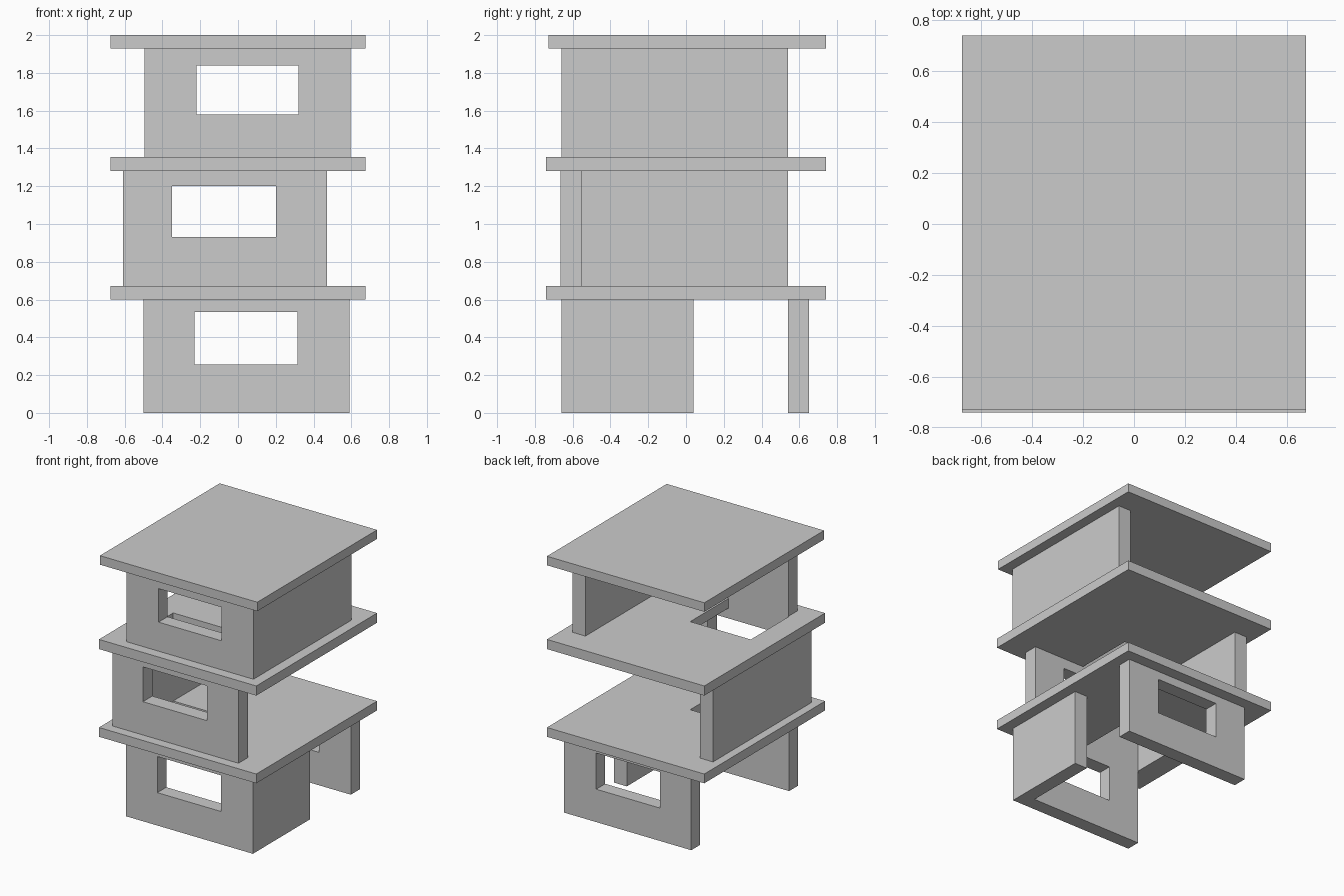
import bpy, bmesh

if "Cube" in bpy.data.objects:
    bpy.data.objects.remove(bpy.data.objects["Cube"])


def panel(name, outer, depth, hole=None, upright=False):
    """Flat rectangular panel, optionally pierced by one rectangular hole.
    Rectangles are (u0, u1, v0, v1). Lying panels use u=x, v=y and depth in z;
    upright panels use u=x, v=z and depth in y."""
    def point(u, v, w):
        return (u, w, v) if upright else (u, v, w)

    def ring(rect, w):
        u0, u1, v0, v1 = rect
        return [bm.verts.new(point(u, v, w))
                for u, v in ((u0, v0), (u1, v0), (u1, v1), (u0, v1))]

    bm = bmesh.new()
    rims = [outer] + ([hole] if hole else [])
    low = [ring(r, depth[0]) for r in rims]
    high = [ring(r, depth[1]) for r in rims]
    for level in (low, high):
        if hole:
            a, b = level
            for i in range(4):
                j = (i + 1) % 4
                bm.faces.new((a[i], a[j], b[j], b[i]))
        else:
            bm.faces.new(level[0])
    for a, b in zip(low, high):
        for i in range(4):
            j = (i + 1) % 4
            bm.faces.new((a[i], a[j], b[j], b[i]))
    bmesh.ops.recalc_face_normals(bm, faces=bm.faces)
    mesh = bpy.data.meshes.new(name)
    bm.to_mesh(mesh)
    bm.free()
    obj = bpy.data.objects.new(name, mesh)
    bpy.context.collection.objects.link(obj)
    return obj


# Floor slabs share one stairwell opening; the roof is solid
stairwell = (-0.50, 0.02, -0.55, -0.08)
slab = (-0.675, 0.675, -0.74, 0.74)
panel("first_floor_slab", slab, (0.60, 0.672), stairwell)
panel("second_floor_slab", slab, (1.28, 1.355), stairwell)
panel("roof_slab", (-0.675, 0.675, -0.728, 0.74), (1.93, 2.0))

# Ground storey: windowed front and back walls, short right wall
ground_wall = (-0.50, 0.59, 0.0, 0.60)
ground_window = (-0.23, 0.315, 0.255, 0.535)
panel("ground_front_wall", ground_wall, (-0.66, -0.55), ground_window, True)
panel("ground_back_wall", ground_wall, (0.54, 0.65), ground_window, True)
panel("ground_right_wall", (0.48, 0.59, -0.55, 0.04), (0.0, 0.60))

# Middle storey: windowed front wall and left wall
panel("middle_front_wall", (-0.61, 0.47, 0.672, 1.28), (-0.665, -0.55),
      (-0.35, 0.20, 0.93, 1.20), True)
panel("middle_left_wall", (-0.61, -0.50, -0.55, 0.54), (0.672, 1.28))

# Top storey: windowed front wall and right wall
panel("top_front_wall", (-0.495, 0.595, 1.355, 1.93), (-0.66, -0.55),
      (-0.22, 0.32, 1.58, 1.84), True)
panel("top_right_wall", (0.485, 0.595, -0.55, 0.54), (1.355, 1.93))
